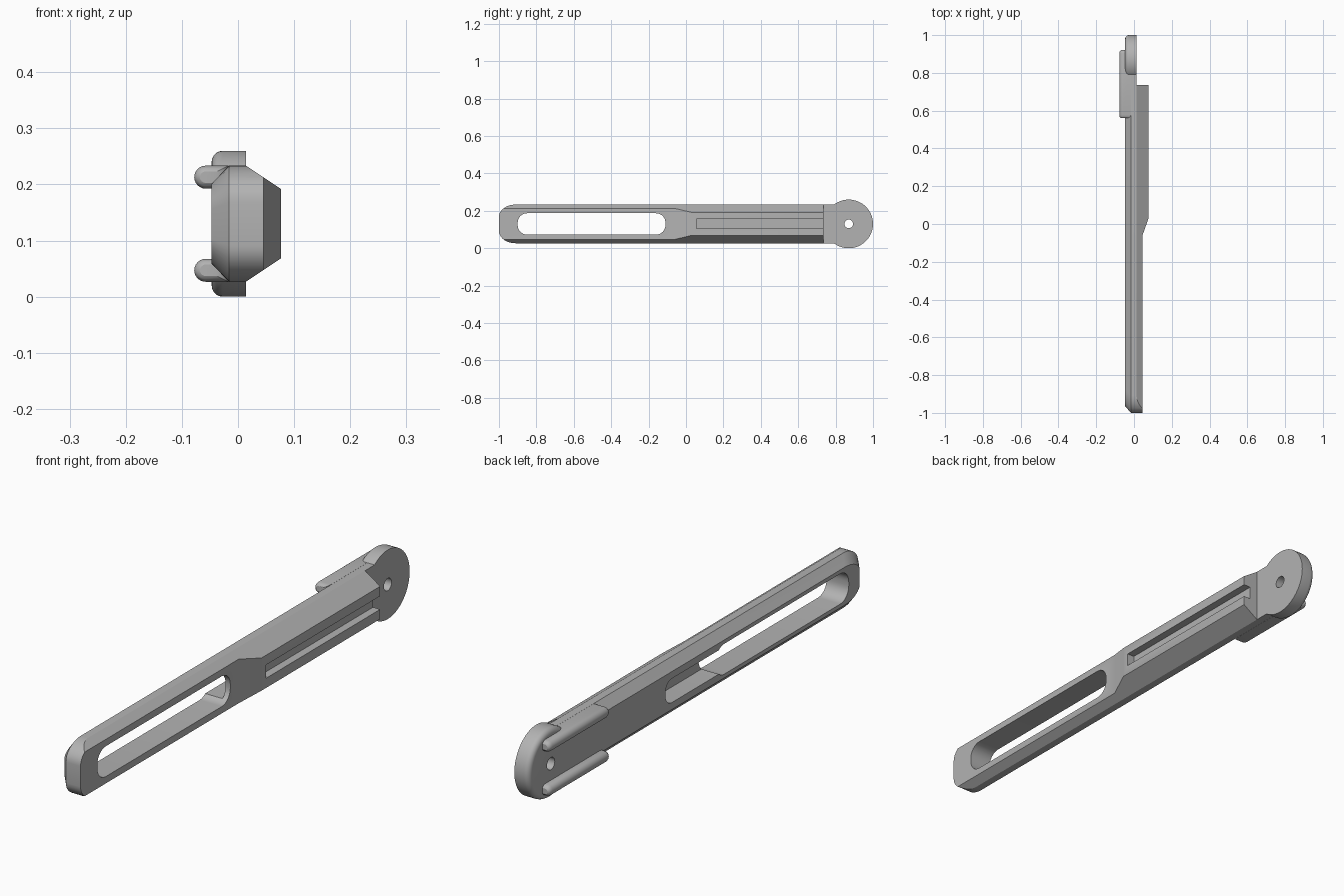
import bpy, bmesh, math

if "Cube" in bpy.data.objects:
    bpy.data.objects.remove(bpy.data.objects["Cube"])

grey = bpy.data.materials.new("light_grey")
grey.diffuse_color = (0.45, 0.45, 0.45, 1)
grey.use_nodes = True
grey.node_tree.nodes["Principled BSDF"].inputs["Base Color"].default_value = grey.diffuse_color
ZC = 0.13  # height of the long centre line


def loft(name, rings):
    """Solid from a list of equal-length closed rings of 3D points."""
    bm = bmesh.new()
    loops = [[bm.verts.new(p) for p in ring] for ring in rings]
    n = len(loops[0])
    for a, b in zip(loops, loops[1:]):
        for i in range(n):
            j = (i + 1) % n
            bm.faces.new((a[i], a[j], b[j], b[i]))
    bm.faces.new(loops[0])
    bm.faces.new(loops[-1][::-1])
    bmesh.ops.recalc_face_normals(bm, faces=bm.faces)
    me = bpy.data.meshes.new(name)
    bm.to_mesh(me)
    bm.free()
    me.materials.append(grey)
    ob = bpy.data.objects.new(name, me)
    bpy.context.collection.objects.link(ob)
    return ob


def along_x(name, yz, x0, x1):
    return loft(name, [[(x, y, z) for y, z in yz] for x in (x0, x1)])


def along_y(name, xz, y0, y1):
    return loft(name, [[(x, y, z) for x, z in xz] for y in (y0, y1)])


def along_z(name, xy, z0, z1):
    return loft(name, [[(x, y, z) for x, y in xy] for z in (z0, z1)])


def rounded(y0, y1, half, r, n=8):
    """Rounded rectangle in the y-z plane around the centre line."""
    pts = []
    for cy, cz, a0 in ((y1 - r, half - r, 0), (y0 + r, half - r, 90),
                       (y0 + r, r - half, 180), (y1 - r, r - half, 270)):
        for i in range(n + 1):
            a = math.radians(a0 + 90 * i / n)
            pts.append((cy + r * math.cos(a), ZC + cz + r * math.sin(a)))
    return pts


def circle(y, r, n):
    return [(y + r * math.cos(2 * math.pi * i / n), ZC + r * math.sin(2 * math.pi * i / n))
            for i in range(n)]


def activate(ob):
    bpy.ops.object.select_all(action='DESELECT')
    ob.select_set(True)
    bpy.context.view_layer.objects.active = ob


def cut(ob, cutter):
    mod = ob.modifiers.new("cut", 'BOOLEAN')
    mod.operation, mod.solver, mod.object = 'DIFFERENCE', 'EXACT', cutter
    activate(ob)
    bpy.ops.object.modifier_apply(modifier=mod.name)
    bpy.data.objects.remove(cutter)


def smooth(ob):
    activate(ob)
    bpy.ops.object.shade_smooth_by_angle(angle=math.radians(30))


# Body: long bar with a rounded front end and a chamfered back side
H = 0.1035
front = [(-0.91 - 0.09 * math.sin(math.radians(a)), 0.0385 + 0.065 * math.cos(math.radians(a)))
         for a in range(0, 91, 10)]
outline = [(0.80, H)] + front + [(y, -z) for y, z in reversed(front)] + [(0.80, -H)]


def layer(x, k, dy):
    return [(x, y + dy * (0.8 - y) / 1.8, ZC + z * k) for y, z in outline]


body = loft("body", [layer(-0.047, 0.69, 0.035), layer(-0.016, 1, 0), layer(0.077, 1, 0)])

# Sloped long sides
for s in (1, -1):
    tri = [(-0.01, ZC + s * 0.1195), (0.10, ZC + s * 0.0462), (0.10, ZC + s * 0.1195)]
    cut(body, along_y("slope_cutter", tri, -1.1, 0.9))
# Lower front half with ramp, and step down to the round head
cut(body, along_z("ramp_cutter", [(0.045, -1.1), (0.2, -1.1), (0.2, 0.03), (0.077, 0.03),
                                  (0.045, -0.06)], -0.1, 0.4))
cut(body, along_z("head_cutter", [(0.014, 0.735), (0.2, 0.735), (0.2, 0.9), (0.014, 0.9)], -0.1, 0.4))
# Through slot, back pocket and raised-side groove
cut(body, along_x("slot_cutter", rounded(-0.90, -0.11, 0.057, 0.05), -0.2, 0.2))
cut(body, along_x("pocket_cutter", rounded(-0.25, 0.19, 0.045, 0.04), -0.2, 0.025))
cut(body, along_x("groove_cutter", [(0.055, ZC - 0.025), (0.8, ZC - 0.025),
                                    (0.8, ZC + 0.025), (0.055, ZC + 0.025)], 0.047, 0.2))
smooth(body)

# Round head with a softened back edge and a pivot hole
rings = []
for i in range(6):
    a = math.radians(90 * i / 5)
    r = 0.11 + 0.02 * math.sin(a)
    rings.append([(-0.027 - 0.02 * math.cos(a), y, z) for y, z in circle(0.87, r, 64)])
rings.append([(0.014, y, z) for y, z in circle(0.87, 0.13, 64)])
head = loft("round_head", rings)
cut(head, along_x("hole_cutter", circle(0.87, 0.023, 32), -0.2, 0.2))
smooth(head)

# Two rounded rails on the back
for s, name in ((1, "upper_rail"), (-1, "lower_rail")):
    cz, r = ZC + s * 0.083, 0.0205
    prof = [(-r * math.cos(math.radians(a)), r * math.sin(math.radians(a)))
            for a in range(-90, 91, 15)] + [(0.041, r), (0.041, -r)]
    ends = [(0.56, 0.5), (0.563, 0.75), (0.568, 0.9), (0.577, 1),
            (0.903, 1), (0.912, 0.9), (0.917, 0.75), (0.92, 0.5)]
    smooth(loft(name, [[(-0.0575 + x * k, y, cz + z * k) for x, z in prof] for y, k in ends]))
